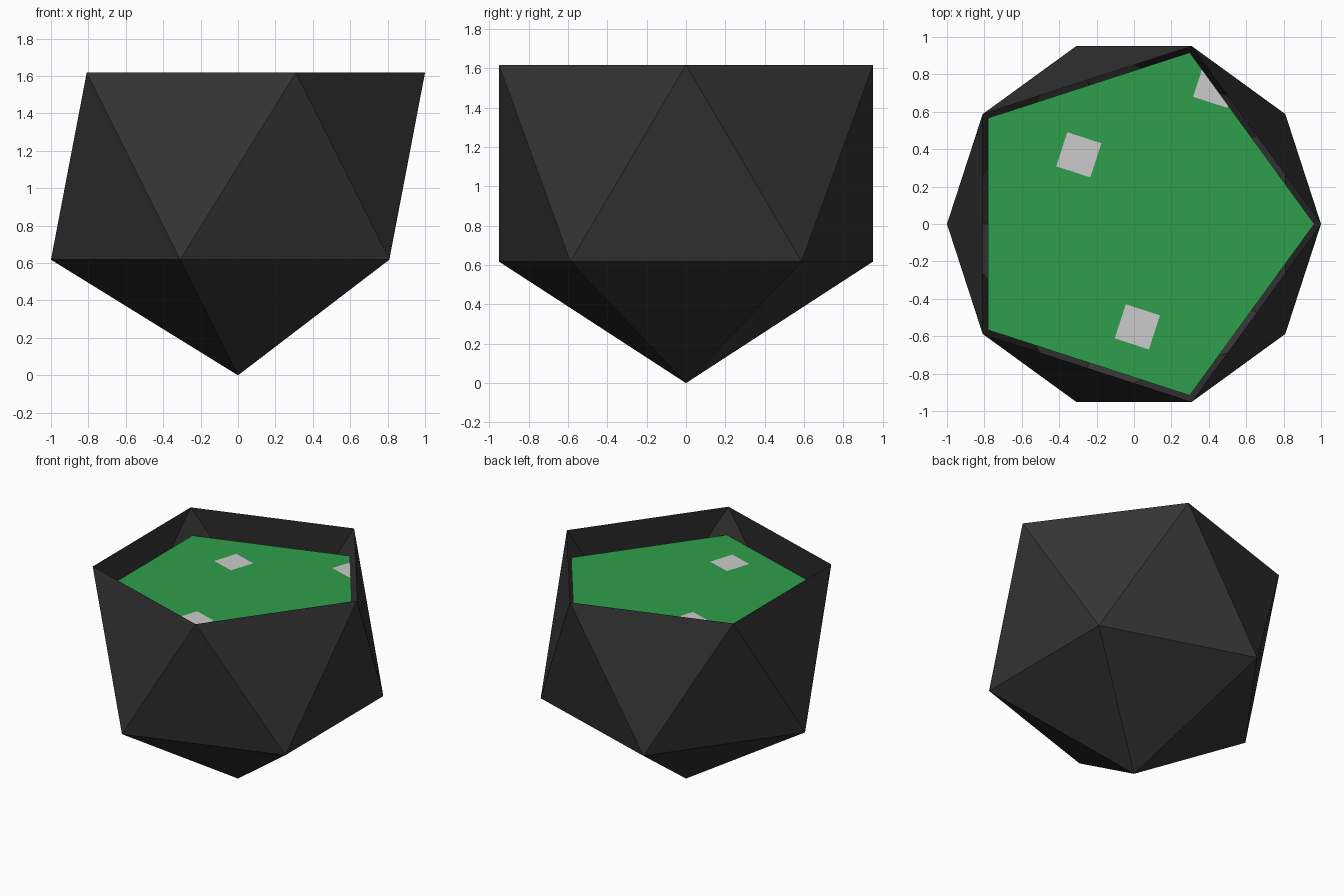
import bpy, bmesh, math
from mathutils import Vector, Matrix

if "Cube" in bpy.data.objects:
    bpy.data.objects.remove(bpy.data.objects["Cube"])

PHI = (1 + math.sqrt(5)) / 2      # total height of the open shell


def material(name, rgb):
    m = bpy.data.materials.new(name)
    m.diffuse_color = (*rgb, 1)
    m.use_nodes = True
    m.node_tree.nodes["Principled BSDF"].inputs["Base Color"].default_value = m.diffuse_color
    return m


def finish(name, bm, mat):
    me = bpy.data.meshes.new(name)
    bm.to_mesh(me)
    bm.free()
    me.materials.append(mat)
    ob = bpy.data.objects.new(name, me)
    bpy.context.collection.objects.link(ob)
    return ob


def ring(bm, z, radius, start):
    return [bm.verts.new((radius * math.cos(start + k * math.tau / 5),
                          radius * math.sin(start + k * math.tau / 5), z)) for k in range(5)]


dark = material("charcoal", (0.035, 0.035, 0.035))
green = material("green", (0.027, 0.342, 0.07))
white = material("light_grey", (0.6, 0.6, 0.6))

# Shell: icosahedron with its top cap of five faces removed
bm = bmesh.new()
tip = bm.verts.new((0, 0, 0))
low = ring(bm, PHI - 1, 1, math.pi / 5)
top = ring(bm, PHI, 1, 0)
for k in range(5):
    n = (k + 1) % 5
    bm.faces.new((tip, low[n], low[k]))
    bm.faces.new((low[k], top[n], top[k]))
    bm.faces.new((low[k], low[n], top[n]))
finish("open_shell", bm, dark)

# Flat pentagon floor set just below the rim
FLOOR_Z, FLOOR_R = 1.42, 0.964
bm = bmesh.new()
bm.faces.new(ring(bm, FLOOR_Z, FLOOR_R, 0))
finish("pentagon_floor", bm, green)

# Tilted square patches, trimmed to the floor outline
for i, (x, y) in enumerate([(-0.295, 0.37), (0.018, -0.55), (0.437, 0.742)]):
    bm = bmesh.new()
    bmesh.ops.create_grid(bm, x_segments=1, y_segments=1, size=0.096,
                          matrix=Matrix.Translation((x, y, FLOOR_Z + 0.003))
                          @ Matrix.Rotation(math.radians(-18), 4, 'Z'))
    for k in range(5):
        a = math.pi / 5 + k * math.tau / 5
        out = Vector((math.cos(a), math.sin(a), 0))
        bmesh.ops.bisect_plane(bm, geom=bm.verts[:] + bm.edges[:] + bm.faces[:],
                               plane_co=out * FLOOR_R * math.cos(math.pi / 5),
                               plane_no=out, clear_outer=True)
    finish(f"square_patch_{i + 1}", bm, white)
